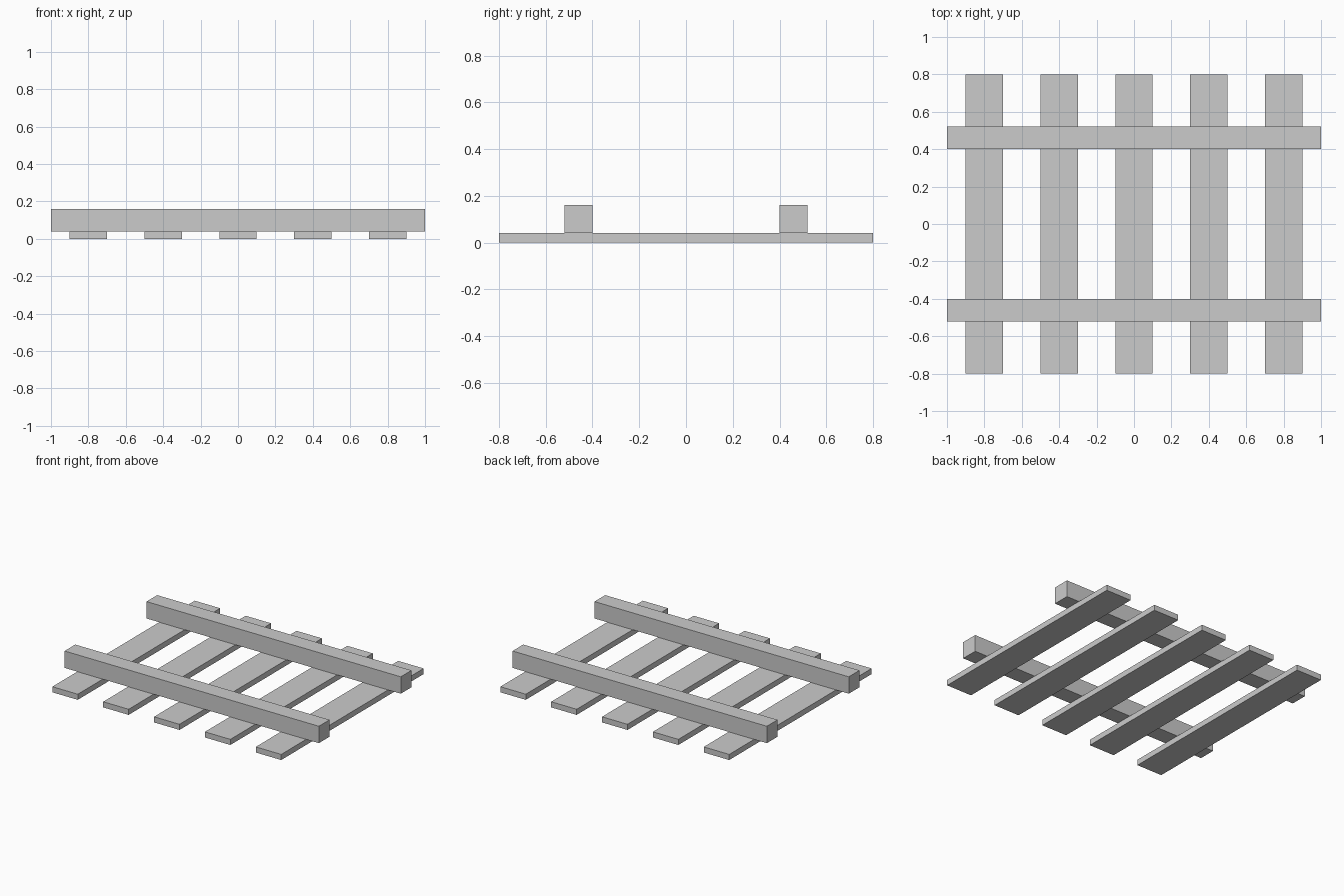
import bpy

if "Cube" in bpy.data.objects:
    bpy.data.objects.remove(bpy.data.objects["Cube"])


def box(name, lo, hi):
    """Axis-aligned box between two corners."""
    bpy.ops.mesh.primitive_cube_add(
        size=1, location=[(a + b) / 2 for a, b in zip(lo, hi)])
    obj = bpy.context.object
    obj.name = name
    obj.scale = [b - a for a, b in zip(lo, hi)]
    bpy.ops.object.transform_apply(location=False, rotation=False, scale=True)
    return obj


SLAT_TOP = 0.04

# Five flat slats running front to back
for i in range(5):
    x = -0.8 + 0.4 * i
    box(f"slat_{i + 1}", (x - 0.1, -0.8, 0), (x + 0.1, 0.8, SLAT_TOP))

# Two square rails lying across the slats
for name, y in (("front_rail", -0.46), ("back_rail", 0.46)):
    box(name, (-1, y - 0.06, SLAT_TOP), (1, y + 0.06, 0.16))
